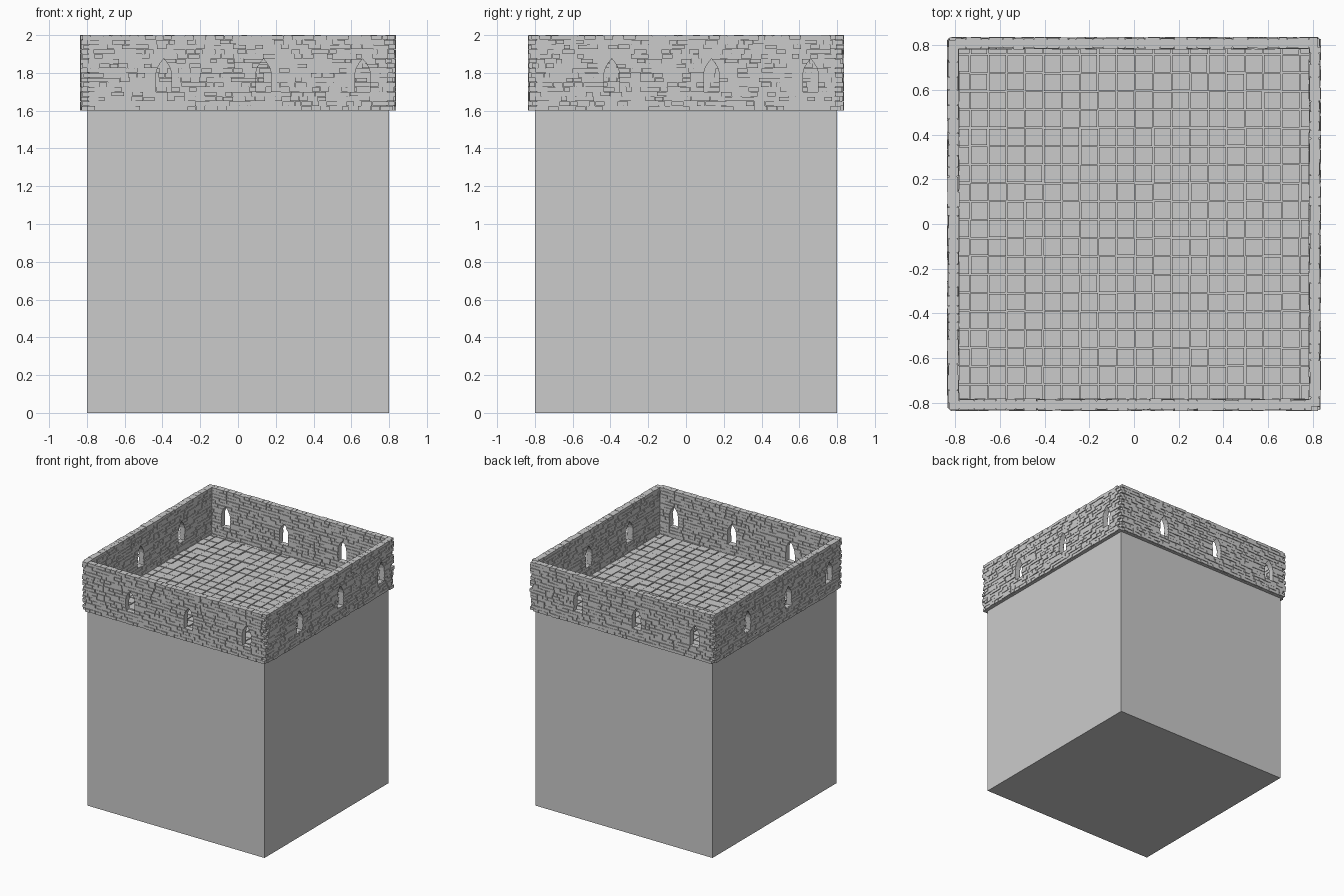
import bpy, bmesh, random
from math import pi

if "Cube" in bpy.data.objects:
    bpy.data.objects.remove(bpy.data.objects["Cube"], do_unlink=True)

random.seed(7)
stone = bpy.data.materials.new("grey_stone")
stone.use_nodes = True
GREY = (0.6, 0.6, 0.6, 1)
stone.diffuse_color = GREY
stone.node_tree.nodes["Principled BSDF"].inputs["Base Color"].default_value = GREY

BASE_TOP, TOP = 1.6, 2.0
HALF = 0.8
OUTER, INNER = 0.833, 0.784
ROWS = 16
ROW_H = (TOP - BASE_TOP) / ROWS
WINDOWS = (-0.393, 0.135, 0.66)
SILL_ROW, SPRING_ROW, APEX_ROW = 4, 8, 11


def block(bm, bottom, top, z, y):
    """Six-sided stone whose ends may slope: bottom and top are (left, right)."""
    rings = []
    for (a, b), h in ((bottom, z[0]), (top, z[1])):
        rings.append([bm.verts.new(p) for p in
                      ((a, y[0], h), (b, y[0], h), (b, y[1], h), (a, y[1], h))])
    low, high = rings
    bm.faces.new(low[::-1])
    bm.faces.new(high)
    for i in range(4):
        j = (i + 1) % 4
        bm.faces.new((low[i], low[j], high[j], high[i]))


def finish(bm, name, angle=0.0):
    mesh = bpy.data.meshes.new(name)
    bm.to_mesh(mesh)
    bm.free()
    mesh.materials.append(stone)
    obj = bpy.data.objects.new(name, mesh)
    obj.rotation_euler.z = angle
    bpy.context.collection.objects.link(obj)


def half_width(level):
    """Half the window opening at a row boundary, closing in a pointed arch."""
    if level <= SPRING_ROW:
        return 0.04
    t = (level - SPRING_ROW) / (APEX_ROW - SPRING_ROW)
    return 0.04 * (1 - t ** 1.7)


def spans(row, left, right):
    """Solid stretches of a row, as bottom and top (left, right) pairs."""
    start, result = (left, left), []
    if SILL_ROW <= row < APEX_ROW:
        w0, w1 = half_width(row), half_width(row + 1)
        for c in WINDOWS:
            result.append(((start[0], c - w0), (start[1], c - w1)))
            start = (c + w0, c + w1)
    result.append(((start[0], right), (start[1], right)))
    return result


def brick_row(bm, row, left, right):
    z = BASE_TOP + row * ROW_H
    for bottom, top in spans(row, left, right):
        a, b = bottom[0], top[0]
        limit = min(bottom[1], top[1])
        while True:
            cut = max(a, b) + random.uniform(0.032, 0.07)
            last = cut > limit - 0.025
            gap = random.uniform(0.001, 0.003)
            c, d = (bottom[1], top[1]) if last else (cut - gap, cut - gap)
            depth = (-OUTER - random.uniform(-0.004, 0.003),
                     -INNER + random.uniform(-0.003, 0.003))
            height = (z + random.uniform(0, 0.002),
                      z + ROW_H - random.uniform(0, 0.002))
            block(bm, (a, c), (b, d), height, depth)
            if last:
                break
            a = b = cut


# Plain tower body
bm = bmesh.new()
block(bm, (-HALF, HALF), (-HALF, HALF), (0, BASE_TOP), (-HALF, HALF))
finish(bm, "tower_body")

# Floor of square paving slabs with narrow joints
bm = bmesh.new()
PITCH = 0.082


def slab_range(k, offset):
    lo = k * PITCH + offset + random.uniform(0.001, 0.005)
    hi = (k + 1) * PITCH + offset - random.uniform(0.001, 0.005)
    return max(lo, -HALF), min(hi, HALF)


for i in range(-10, 10):
    for j in range(-10, 10):
        x, y = slab_range(i, 0.004), slab_range(j, 0.02)
        if x[1] > x[0] and y[1] > y[0]:
            block(bm, x, x, (BASE_TOP, 1.62 + random.uniform(-0.002, 0.002)), y)
finish(bm, "floor_slabs")

# Four parapet walls: bricks around a thin mortar core, toothed at the corners
for side, name in enumerate(("front", "left", "back", "right")):
    bricks, core = bmesh.new(), bmesh.new()
    for row in range(ROWS):
        tooth = random.uniform(0.018, 0.032)
        left = -HALF - (tooth if row % 2 else 0) + random.uniform(0, 0.008)
        right = HALF + (0 if row % 2 else tooth) - random.uniform(0, 0.008)
        brick_row(bricks, row, left, right)
        z = BASE_TOP + row * ROW_H
        lift = 0.004 if row == ROWS - 1 else 0
        for bottom, top in spans(row, -0.79, 0.79):
            block(core, bottom, top, (z, z + ROW_H - lift),
                  (-OUTER + 0.008, -INNER - 0.008))
    finish(bricks, name + "_parapet_bricks", side * pi / 2)
    finish(core, name + "_parapet_mortar", side * pi / 2)
